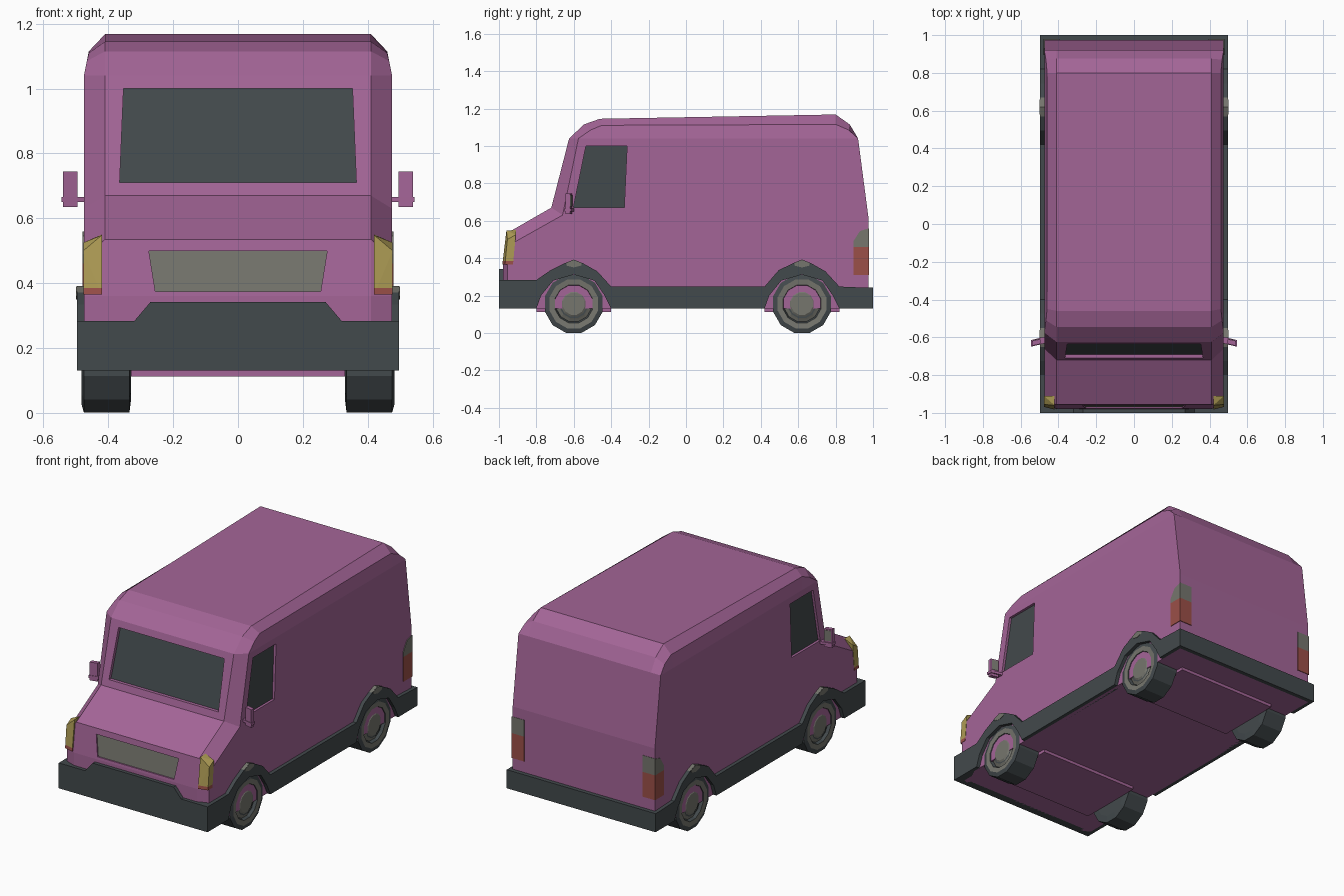
import bpy, bmesh, math
from mathutils import Vector

if "Cube" in bpy.data.objects:
    bpy.data.objects.remove(bpy.data.objects["Cube"])


def material(name, rgb):
    m = bpy.data.materials.new(name)
    m.diffuse_color = (*rgb, 1)
    m.use_nodes = True
    m.node_tree.nodes["Principled BSDF"].inputs["Base Color"].default_value = m.diffuse_color
    return m


PINK = material("orchid paint", (0.37, 0.13, 0.31))
DARK = material("charcoal", (0.055, 0.067, 0.072))
GREY = material("warm grey", (0.18, 0.18, 0.155))
YELLOW = material("lamp yellow", (0.42, 0.33, 0.09))
RED = material("lamp red", (0.33, 0.08, 0.065))


def build(name, verts, faces, mats, face_mats=None, weld=False):
    bm = bmesh.new()
    vs = [bm.verts.new(v) for v in verts]
    for i, f in enumerate(faces):
        face = bm.faces.new([vs[k] for k in f])
        face.material_index = face_mats[i] if face_mats else 0
    if weld:
        bmesh.ops.remove_doubles(bm, verts=bm.verts, dist=1e-4)
    bmesh.ops.recalc_face_normals(bm, faces=bm.faces)
    return finish(name, bm, mats)


def finish(name, bm, mats):
    me = bpy.data.meshes.new(name)
    bm.to_mesh(me)
    bm.free()
    for m in mats:
        me.materials.append(m)
    ob = bpy.data.objects.new(name, me)
    bpy.context.collection.objects.link(ob)
    return ob


def prism(name, loop, vec, mats, base_mat=0):
    """Extrude a 3D loop along vec; the base face may have its own material."""
    n = len(loop)
    a = [Vector(p) for p in loop]
    verts = a + [p + Vector(vec) for p in a]
    faces = [list(range(n)), list(range(n, 2 * n))]
    faces += [(i, (i + 1) % n, n + (i + 1) % n, n + i) for i in range(n)]
    return build(name, verts, faces, mats, [base_mat] + [0] * (n + 1))


def box(name, lo, hi, mat):
    (a, b, c), (d, e, f) = lo, hi
    return prism(name, [(a, b, c), (d, b, c), (d, e, c), (a, e, c)], (0, 0, f - c), [mat])


def lamp(name, pts, split_z, low, high):
    """Convex lamp with two colours split at a height."""
    bm = bmesh.new()
    vs = [bm.verts.new(p) for p in pts]
    res = bmesh.ops.convex_hull(bm, input=vs)
    bmesh.ops.bisect_plane(bm, geom=bm.verts[:] + bm.edges[:] + bm.faces[:],
                           plane_co=(0, 0, split_z), plane_no=(0, 0, 1))
    for f in bm.faces:
        f.material_index = int(f.calc_center_median().z > split_z)
    bmesh.ops.recalc_face_normals(bm, faces=bm.faces)
    return finish(name, bm, [low, high])


# Body: each row is centre (y, z), shoulder (y, z, x), side (y, z)
W, C = 0.475, 0.41
rows = [
    ((-0.98, 0.13), None, (-0.95, 0.13)),
    ((-0.978, 0.36), None, (-0.955, 0.36)),
    ((-0.955, 0.535), None, (-0.945, 0.47)),
    ((-0.72, 0.67), None, (-0.66, 0.63)),
    ((-0.625, 1.04), None, (-0.575, 1.04)),
    ((-0.545, 1.115), (-0.51, 1.085, 0.466), (-0.53, 1.04)),
    ((-0.46, 1.145), (-0.45, 1.11, 0.46), (-0.43, 1.04)),
    ((0.80, 1.168), (0.80, 1.115, 0.46), (0.80, 1.04)),
    ((0.875, 1.115), (0.87, 1.085, 0.466), (0.87, 1.04)),
    ((0.92, 1.04), None, (0.92, 1.04)),
    ((0.975, 0.62), None, (0.975, 0.62)),
    ((0.975, 0.13), None, (0.975, 0.13)),
]
N = len(rows)
side = [(W, *r[2]) for r in rows]
shoulder = [(r[1][2], r[1][0], r[1][1]) if r[1] else (W, *r[2]) for r in rows]
centre = [(C, *r[0]) for r in rows]
flip = lambda loop: [(-x, y, z) for x, y, z in loop]
loops = [side, shoulder, centre, flip(centre), flip(shoulder), flip(side)]
faces = [list(range(N)), list(range(5 * N, 6 * N))]
for k in range(5):
    for i in range(N):
        j = (i + 1) % N
        faces.append((k * N + i, k * N + j, (k + 1) * N + j, (k + 1) * N + i))
body = build("van_body", [p for l in loops for p in l], faces, [PINK, DARK, GREY], weld=True)


# Recessed windows and grille: the cutter base carries the panel colour
def recess(loop, out, depth, mat_index):
    out = Vector(out)
    cutter = prism("cutter", [Vector(p) - out * depth for p in loop], out * 0.12,
                   [PINK, DARK, GREY], mat_index)
    cutter.hide_render = True
    mod = body.modifiers.new("recess", 'BOOLEAN')
    mod.operation, mod.solver, mod.object = 'DIFFERENCE', 'EXACT', cutter
    bpy.context.view_layer.objects.active = body
    bpy.ops.object.modifier_apply(modifier=mod.name)
    bpy.data.objects.remove(cutter)


slope = lambda z: -0.72 + (z - 0.67) * 0.257
recess([(-0.365, slope(0.71), 0.71), (0.365, slope(0.71), 0.71),
        (0.353, slope(1.0), 1.0), (-0.353, slope(1.0), 1.0)], (0, -1, 0), 0.02, 1)
recess([(-0.255, -0.976, 0.375), (0.255, -0.976, 0.375),
        (0.275, -0.96, 0.5), (-0.275, -0.96, 0.5)], (0, -1, 0), 0.008, 2)
door_glass = [(-0.602, 0.67), (-0.33, 0.67), (-0.315, 1.0), (-0.535, 1.0)]
for s in (-1, 1):
    recess([(s * W, y, z) for y, z in door_glass], (s, 0, 0), 0.015, 1)

# Front and rear bumpers
bumper = [(-0.497, 0.13), (0.497, 0.13), (0.497, 0.283), (0.32, 0.283), (0.27, 0.342)]
bumper += [(-0.27, 0.342), (-0.32, 0.283), (-0.497, 0.283)]
prism("front_bumper", [(x, -1.0, z) for x, z in bumper], (0, 0.05, 0), [DARK])
box("rear_bumper", (-0.497, 0.95, 0.13), (0.497, 1.0, 0.242), DARK)

# Side skirt outline with both wheel arches
AXLES = (-0.6, 0.62)
arch_in = [(-0.2, 0.13), (-0.175, 0.2), (-0.11, 0.28), (0, 0.312),
           (0.11, 0.28), (0.165, 0.2), (0.2, 0.13)]
arch_out = [(0.2, 0.248), (0.125, 0.33), (0.05, 0.372), (0, 0.392), (-0.05, 0.372), (-0.125, 0.335)]
skirt = [(-0.96, 0.13)] + [(AXLES[0] + y, z) for y, z in arch_in]
skirt += [(AXLES[1] + y, z) for y, z in arch_in] + [(0.96, 0.13), (0.96, 0.242)]
skirt += [(AXLES[1] + y, z) for y, z in arch_out] + [(0.42, 0.248)]
skirt += [(AXLES[0] + y, z) for y, z in arch_out] + [(-0.8, 0.283), (-0.96, 0.283)]


def wheel(name, s, y):
    """Lathe of (radius, x) rings about the axle, coloured per ring."""
    ring = [(0.12, 0.33), (0.16, 0.335), (0.16, 0.475), (0.135, 0.482), (0.105, 0.479),
            (0.097, 0.462), (0.085, 0.468), (0.078, 0.472), (0.07, 0.472), (0.06, 0.478)]
    cols = [0, 0, 0, 1, 0, 1, 1, 0, 1]
    n = 12
    verts = [(s * x, y + r * math.sin(t), 0.155 + r * math.cos(t)) for r, x in ring
             for t in [(i + 0.5) * math.tau / n for i in range(n)]]
    fs = [range(n), range(len(verts) - n, len(verts))]
    fm = [0, 1]
    for k, c in enumerate(cols):
        for i in range(n):
            j = (i + 1) % n
            fs.append((k * n + i, k * n + j, (k + 1) * n + j, (k + 1) * n + i))
            fm.append(c)
    build(name, verts, fs, [DARK, GREY], fm)


for s, tag in ((-1, "left"), (1, "right")):
    trim = prism("side_skirt_" + tag, [(s * 0.45, y, z) for y, z in skirt],
                 (s * 0.047, 0, 0), [DARK, GREY])
    # Grey tops of the arches
    for f in trim.data.polygons:
        if f.center.z > 0.36 and f.normal.z > 0.3:
            f.material_index = 1
    for y, end in zip(AXLES, ("front", "rear")):
        wheel(f"{end}_wheel_{tag}", s, y)
        plate = [(-0.04, 0.36), (0, 0.35), (0.04, 0.36), (0.04, 0.375), (0, 0.39), (-0.04, 0.375)]
        prism(f"{end}_arch_marker_{tag}", [(s * 0.496, y + a, z) for a, z in plate],
              (s * 0.003, 0, 0), [GREY])
    # Headlamp wrapped round the front corner
    lamp("headlamp_" + tag,
         [(s * x, y, z) for x, y, z in
          [(0.42, -0.982, 0.365), (0.42, -0.96, 0.548), (0.477, -0.968, 0.365),
           (0.477, -0.955, 0.5), (0.477, -0.925, 0.365), (0.477, -0.91, 0.525),
           (0.42, -0.91, 0.55), (0.42, -0.925, 0.365)]], 0.385, RED, YELLOW)
    # Tail lamp on the rear corner
    tail = [(0.895, 0.31), (0.979, 0.31), (0.979, 0.56), (0.93, 0.545), (0.895, 0.49)]
    lamp("tail_lamp_" + tag, [(s * x, y, z) for x in (0.395, 0.479) for y, z in tail],
         0.46, RED, GREY)
    # Door mirror: arm, head and glass
    prism("mirror_arm_" + tag, [(s * 0.465, -0.595, 0.65), (s * 0.465, -0.63, 0.65),
                                (s * 0.545, -0.65, 0.65), (s * 0.545, -0.615, 0.65)],
          (0, 0, 0.016), [PINK])
    head = [(0.495, -0.635), (0.54, -0.645), (0.54, -0.62), (0.495, -0.61)]
    prism("mirror_head_" + tag, [(s * x, y, 0.635) for x, y in head], (0, 0, 0.11), [PINK])
    prism("mirror_glass_" + tag, [(s * 0.499, -0.61, 0.675), (s * 0.536, -0.619, 0.675),
                                  (s * 0.536, -0.619, 0.738), (s * 0.499, -0.61, 0.738)],
          (0, 0.003, 0), [GREY])

# Axle housings under the floor
for y, end in zip(AXLES, ("front", "rear")):
    box(end + "_axle_housing", (-0.33, y - 0.2, 0.112), (0.33, y + 0.2, 0.15), PINK)
